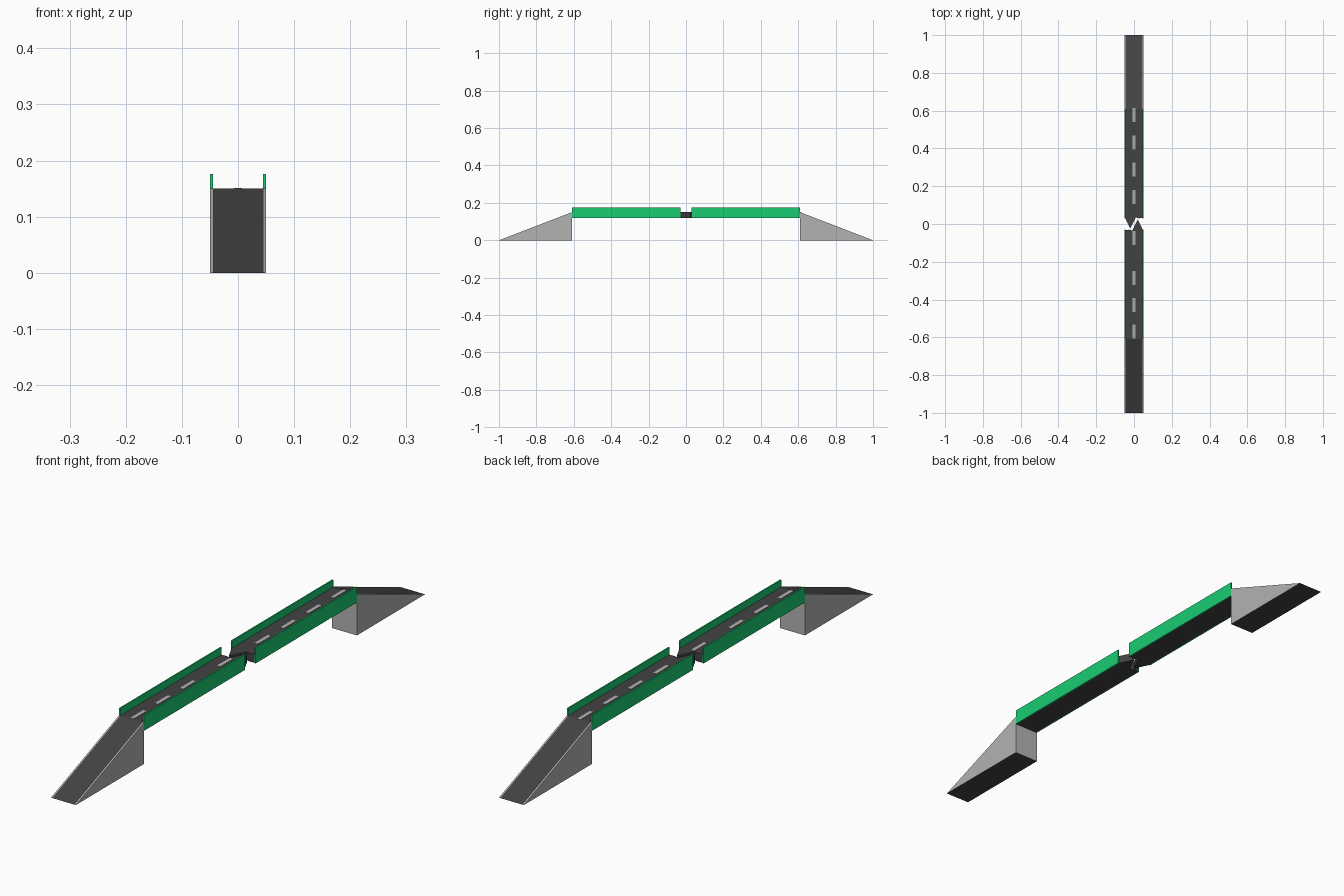
import bpy, bmesh

if "Cube" in bpy.data.objects:
    bpy.data.objects.remove(bpy.data.objects["Cube"])


def material(name, rgb):
    m = bpy.data.materials.new(name)
    m.diffuse_color = (*rgb, 1)
    m.use_nodes = True
    m.node_tree.nodes["Principled BSDF"].inputs["Base Color"].default_value = m.diffuse_color
    return m


asphalt = material("asphalt", (0.055, 0.055, 0.055))
concrete = material("concrete", (0.45, 0.45, 0.45))
green = material("green_paint", (0.01, 0.6, 0.17))
paint = material("line_paint", (0.45, 0.45, 0.45))


def finish(name, bm, mats):
    bmesh.ops.recalc_face_normals(bm, faces=bm.faces)
    me = bpy.data.meshes.new(name)
    bm.to_mesh(me)
    bm.free()
    for m in mats:
        me.materials.append(m)
    ob = bpy.data.objects.new(name, me)
    bpy.context.collection.objects.link(ob)
    return ob


def slab(name, outline, z0, z1, mat):
    """Extrude a plan outline from z0 up to z1."""
    bm = bmesh.new()
    face = bm.faces.new([bm.verts.new((x, y, z0)) for x, y in outline])
    top = bmesh.ops.extrude_face_region(bm, geom=[face])["geom"]
    bmesh.ops.translate(bm, vec=(0, 0, z1 - z0),
                        verts=[v for v in top if isinstance(v, bmesh.types.BMVert)])
    return finish(name, bm, [mat])


def rect(x0, x1, y0, y1):
    return [(x0, y0), (x1, y0), (x1, y1), (x0, y1)]


def ramp(name, s):
    """Solid wedge with an asphalt road strip between concrete edges."""
    bm = bmesh.new()
    cols = [[bm.verts.new((x, y * s, z)) for y, z in ((1, 0), (0.61, 0.15), (0.61, 0))]
            for x in (-0.05, -0.045, 0.045, 0.05)]
    bm.faces.new(cols[0])
    bm.faces.new(cols[3])
    for i in range(3):
        a, b = cols[i], cols[i + 1]
        for k in range(3):
            j = (k + 1) % 3
            f = bm.faces.new((a[k], b[k], b[j], a[j]))
            road, bottom = k == 0 and i == 1, k == 2
            f.material_index = 1 if road or bottom else 0
    return finish(name, bm, [concrete, asphalt])


# Broken edge of the deck, the same on both halves after a half turn
broken_deck = [(-0.046, 0.61), (-0.046, 0.03), (-0.02, -0.024), (0.01, 0.035),
               (0.025, 0.03), (0.046, 0.033), (0.046, 0.61)]

for side, s in (("back", 1), ("front", -1)):
    ramp(side + "_ramp", s)
    slab(side + "_deck", [(x * s, y * s) for x, y in broken_deck], 0.12, 0.15, asphalt)
    # Green side barriers
    for hand, h in (("right", 1), ("left", -1)):
        slab(f"{side}_{hand}_barrier",
             rect(0.045 * h, 0.05 * h, 0.03 * s, 0.61 * s), 0.12, 0.176, green)

# Centre line dashes
for i, y in enumerate((0.578, 0.432, 0.288, 0.142, -0.075, -0.287, -0.43, -0.57)):
    slab(f"lane_dash_{i + 1}", rect(-0.007, 0.007, y - 0.037, y + 0.037),
         0.149, 0.151, paint)
